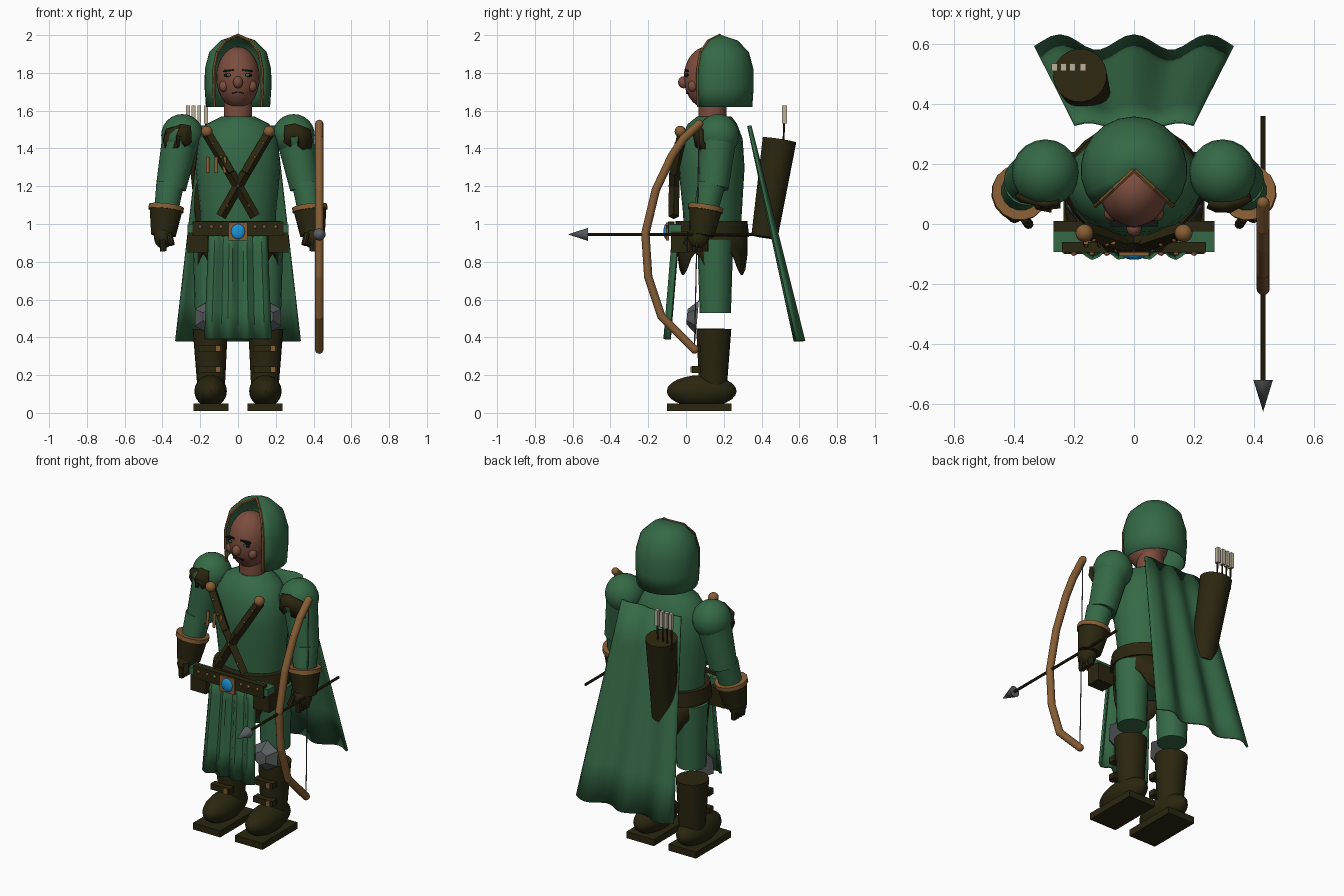
import bpy, bmesh, math
from mathutils import Vector, Matrix

if "Cube" in bpy.data.objects:
    bpy.data.objects.remove(bpy.data.objects["Cube"])


def paint(name, r, g, b):
    m = bpy.data.materials.new(name)
    m.use_nodes = True
    m.diffuse_color = (r, g, b, 1)
    m.node_tree.nodes["Principled BSDF"].inputs["Base Color"].default_value = (r, g, b, 1)
    return m


green = paint("forest green", .035, .14, .06)
leather = paint("dark leather", .024, .019, .005)
tan = paint("tan wood and brass", .24, .11, .035)
skin = paint("skin", .2, .075, .048)
steel = paint("steel", .1, .11, .115)
blue = paint("blue gem", .01, .3, .7)
cream = paint("cream feather", .5, .45, .33)
black = paint("black", .006, .006, .006)
made = []


# Shape helpers: each returns a function that adds geometry to a bmesh
def rod(a, b, r1, r2=None, n=12):
    a, b = Vector(a), Vector(b)
    turn = (b - a).to_track_quat('Z', 'Y').to_matrix().to_4x4()
    m = Matrix.Translation((a + b) / 2) @ turn
    return lambda bm: bmesh.ops.create_cone(
        bm, cap_ends=True, segments=n, radius1=r1, radius2=r1 if r2 is None else r2,
        depth=(b - a).length, matrix=m)


def ball(c, size, n=16):
    m = Matrix.Translation(c) @ Matrix.Diagonal((*size, 1))
    return lambda bm: bmesh.ops.create_uvsphere(
        bm, u_segments=n, v_segments=n // 2 + 2, radius=1, matrix=m)


def block(c, size, tilt=0):
    m = Matrix.Translation(c) @ Matrix.Rotation(tilt, 4, 'Y') @ Matrix.Diagonal((*size, 1))
    return lambda bm: bmesh.ops.create_cube(bm, size=1, matrix=m)


def chain(points, r, n=10):
    links = [rod(a, b, r, n=n) for a, b in zip(points, points[1:])]
    return lambda bm: [link(bm) for link in links]


def sheet(f, nu, nv):
    def add(bm):
        g = [[bm.verts.new(f(i / nu, j / nv)) for i in range(nu + 1)] for j in range(nv + 1)]
        for j in range(nv):
            for i in range(nu):
                bm.faces.new((g[j][i], g[j][i + 1], g[j + 1][i + 1], g[j + 1][i]))
        bmesh.ops.remove_doubles(bm, verts=bm.verts, dist=.0005)
    return add


def loft(levels, n=24):
    """Stacked ellipses given as (z, x radius, y radius, y centre)."""
    def add(bm):
        rows = [[bm.verts.new((rx * math.cos(k * math.tau / n), y + ry * math.sin(k * math.tau / n), z))
                 for k in range(n)] for z, rx, ry, y in levels]
        for lo, hi in zip(rows, rows[1:]):
            for k in range(n):
                bm.faces.new((lo[k], lo[k - 1], hi[k - 1], hi[k]))
        bm.faces.new(rows[0])
        bm.faces.new(rows[-1])
    return add


def part(name, mat, *shapes, thick=0):
    bm = bmesh.new()
    for s in shapes:
        s(bm)
    bmesh.ops.recalc_face_normals(bm, faces=bm.faces)
    me = bpy.data.meshes.new(name)
    bm.to_mesh(me)
    bm.free()
    me.materials.append(mat)
    ob = bpy.data.objects.new(name, me)
    bpy.context.collection.objects.link(ob)
    if thick:
        mod = ob.modifiers.new("thickness", 'SOLIDIFY')
        mod.thickness, mod.offset = thick, 0
    made.append(ob)
    return ob


# Head and face
part("head", skin, ball((0, .115, 1.775), (.115, .127, .165), 24))
part("neck", skin, rod((0, .14, 1.5), (0, .14, 1.68), .075, n=20))
part("nose", skin, ball((0, -.012, 1.75), (.026, .03, .032)))
part("brows", black, *[block((s * .05, .002, 1.812), (.06, .02, .01), s * .12) for s in (-1, 1)])
part("eye_rims", black, *[ball((s * .05, .006, 1.788), (.026, .01, .01)) for s in (-1, 1)])
part("irises", green, *[ball((s * .05, -.002, 1.788), (.01, .005, .008)) for s in (-1, 1)])
part("cheeks", skin, *[ball((s * .075, .035, 1.73), (.025, .025, .03)) for s in (-1, 1)])
part("mouth", black, *[block((s * .018, .006, 1.695), (.03, .014, .007), s * .25) for s in (-1, 1)])

# Hood, open at the front in a wedge that closes at the crown
HOOD = [(1.62, .168), (1.72, .175), (1.82, .174), (1.91, .15), (1.97, .09), (2.0, 0)]
GAP = math.radians(47)


def hood_point(u, v):
    z, r = HOOD[round(v * 5)]
    a = GAP + u * (math.tau - 2 * GAP)
    return (r * math.sin(a), .18 - r * math.cos(a), z)


part("hood", green, sheet(hood_point, 16, 5), thick=.006)
part("hood_trim", tan, *[chain([hood_point(u, j / 5) for j in range(6)], .008, 6) for u in (0, 1)])

# Torso and hips
part("tunic", green, loft([(.85, .2, .15, .14), (1.05, .2, .155, .14), (1.3, .225, .175, .135),
                           (1.45, .21, .165, .135), (1.53, .165, .13, .14), (1.57, .085, .09, .15)]))
part("belt", leather, loft([(.93, .235, .2, .135), (1.015, .225, .19, .135)]),
     block((0, -.078, .975), (.48, .035, .075)))


def hip_point(u, v):
    a = u * math.tau
    hem = .79 + .06 * math.cos(6 * a + math.pi)
    return (.215 * math.cos(a), .14 + .18 * math.sin(a), .95 + (hem - .95) * v)


part("hip_guard", leather, sheet(hip_point, 36, 2), thick=.012)
part("buckle", tan, block((0, -.098, .96), (.1, .016, .095)))
part("buckle_gem", blue, ball((0, -.105, .96), (.037, .014, .04)))
part("belt_studs", tan, *[ball((s * x, -.098, .985), (.01, .008, .01), 8)
                         for s in (-1, 1) for x in (.09, .14, .2)])

# Crossed chest straps
for s, side in ((-1, "right"), (1, "left")):
    top, low = Vector((s * .165, -.02, 1.48)), Vector((-s * .09, -.065, 1.04))
    mid = Vector((s * .04, -.062, 1.27))
    part(side + "_chest_strap", leather, chain([top, mid, low], .028, 4))
    part(side + "_strap_knob", tan, ball(top + Vector((0, -.01, .01)), (.03, .03, .03)))
    part(side + "_strap_studs", tan, *[ball(mid.lerp(e, t) + Vector((0, -.022, 0)), (.008, .008, .008), 8)
                                       for e, t in ((top, .4), (top, .75), (low, .3), (low, .75))])
part("chest_pegs", tan, *[rod((x, -.07, 1.27), (x, -.06, 1.355), .009) for x in (-.16, -.115, -.07)])


# Cape and front panel with pleats
def cape_point(u, t):
    u = 2 * u - 1
    y = .335 + .265 * t + (.006 + .02 * t) * math.cos(u * math.tau / .75)
    return (u * (.2 + .13 * t), y, 1.52 - 1.14 * t)


def panel_point(u, t):
    u = 2 * u - 1
    return (u * (.15 + .025 * t), -.05 - .05 * t + .014 * math.cos(u * 12), 1 - .61 * t)


part("cape", green, sheet(cape_point, 24, 5), thick=.012)
part("front_panel", green, sheet(panel_point, 20, 4), thick=.012)

# Limbs, built for both sides
BADGE = [(.38, 1.5), (.3, 1.53), (.25, 1.52), (.245, 1.43), (.28, 1.41), (.275, 1.46),
         (.32, 1.465), (.32, 1.41), (.375, 1.37), (.39, 1.44)]


def badge(s):
    def add(bm):
        # Follow the curve of the shoulder
        def y(x, z):
            return .17 - math.sqrt(max(.125 ** 2 - (x - .3) ** 2 - (z - 1.46) ** 2, .0018))
        f = bm.faces.new([bm.verts.new((s * x, y(x, z), z)) for x, z in BADGE])
        bmesh.ops.triangulate(bm, faces=[f])
    return add


for s, side in ((-1, "right_"), (1, "left_")):
    part(side + "shoulder", green, ball((s * .295, .17, 1.47), (.112, .112, .112), 20))
    part(side + "upper_arm", green, rod((s * .355, .145, 1.19), (s * .3, .17, 1.47), .08, .1, 16))
    part(side + "forearm", green, rod((s * .39, .09, 1.0), (s * .36, .135, 1.21), .06, .074, 16))
    part(side + "shoulder_badge", leather, badge(s), thick=.02)
    part(side + "cuff", leather, rod((s * .395, .085, .94), (s * .38, .105, 1.09), .066, .09, 16))
    part(side + "cuff_trim", tan, rod((s * .382, .102, 1.07), (s * .379, .106, 1.095), .094, n=16))
    part(side + "glove", leather, ball((s * .395, .065, .93), (.05, .058, .06)),
         *[rod((s * .4, .02 + .027 * k, .92), (s * .395, .02 + .027 * k, .855), .017, n=8) for k in range(4)],
         rod((s * .365, .02, .95), (s * .35, -.002, .89), .016, n=8))

    part(side + "pouch", leather, block((s * .215, -.035, .905), (.105, .09, .11)))
    part(side + "pouch_flap", green, block((s * .205, -.058, .975), (.125, .07, .045)))
    part(side + "thigh", green, rod((s * .145, .155, .53), (s * .145, .155, .92), .083, .095, 20))
    part(side + "knee_plate", steel, rod((s * .15, .06, .505), (s * .15, .005, .51), .09, .04, 6))
    part(side + "boot_shaft", leather, rod((s * .142, .143, .12), (s * .147, .147, .445), .072, .093, 20))
    part(side + "boot_foot", leather, ball((s * .145, .083, .115), (.086, .185, .085), 20))
    part(side + "boot_sole", leather, block((s * .143, .07, .03), (.185, .34, .04)))
    part(side + "boot_straps", leather, *[block((s * .145, .055, z), (.13, .045, .035)) for z in (.34, .23)])
    part(side + "boot_buckles", tan, *[block((s * .145 + .04, .033, z), (.026, .02, .032)) for z in (.34, .23)])

# Quiver and its arrows
part("quiver", leather, rod((-.145, .415, .93), (-.18, .495, 1.445), .07, .09, 20))
part("quiver_shafts", leather, *[rod((x, .515, 1.4), (x, .52, 1.55), .005, n=6)
                                 for x in (-.265, -.235, -.205, -.17)])
part("quiver_feathers", cream, *[block((x, .522, 1.58), (.02, .026, .095))
                                 for x in (-.265, -.235, -.205, -.17)])

# Bow with its string, and the nocked arrow
BOW = [(.07, 1.53), (-.015, 1.45), (-.075, 1.36), (-.16, 1.18), (-.215, .95),
       (-.2, .72), (-.13, .51), (.045, .335)]
limb = [(.43, y, z) for y, z in BOW]
part("bow", tan, chain(limb, .022, 12), *[ball(p, (.022, .022, .022), 12) for p in limb])
part("bow_string", steel, rod(limb[0], limb[-1], .003, n=6))
part("arrow_shaft", leather, rod((.43, -.54, .945), (.43, .36, .945), .008, n=8))
part("arrow_head", steel, rod((.43, -.52, .945), (.43, -.625, .945), .034, 0, 10))

# Smooth shading with sharp edges kept
bpy.ops.object.select_all(action='DESELECT')
for ob in made:
    ob.select_set(True)
bpy.context.view_layer.objects.active = made[0]
bpy.ops.object.shade_smooth_by_angle(angle=math.radians(35))
